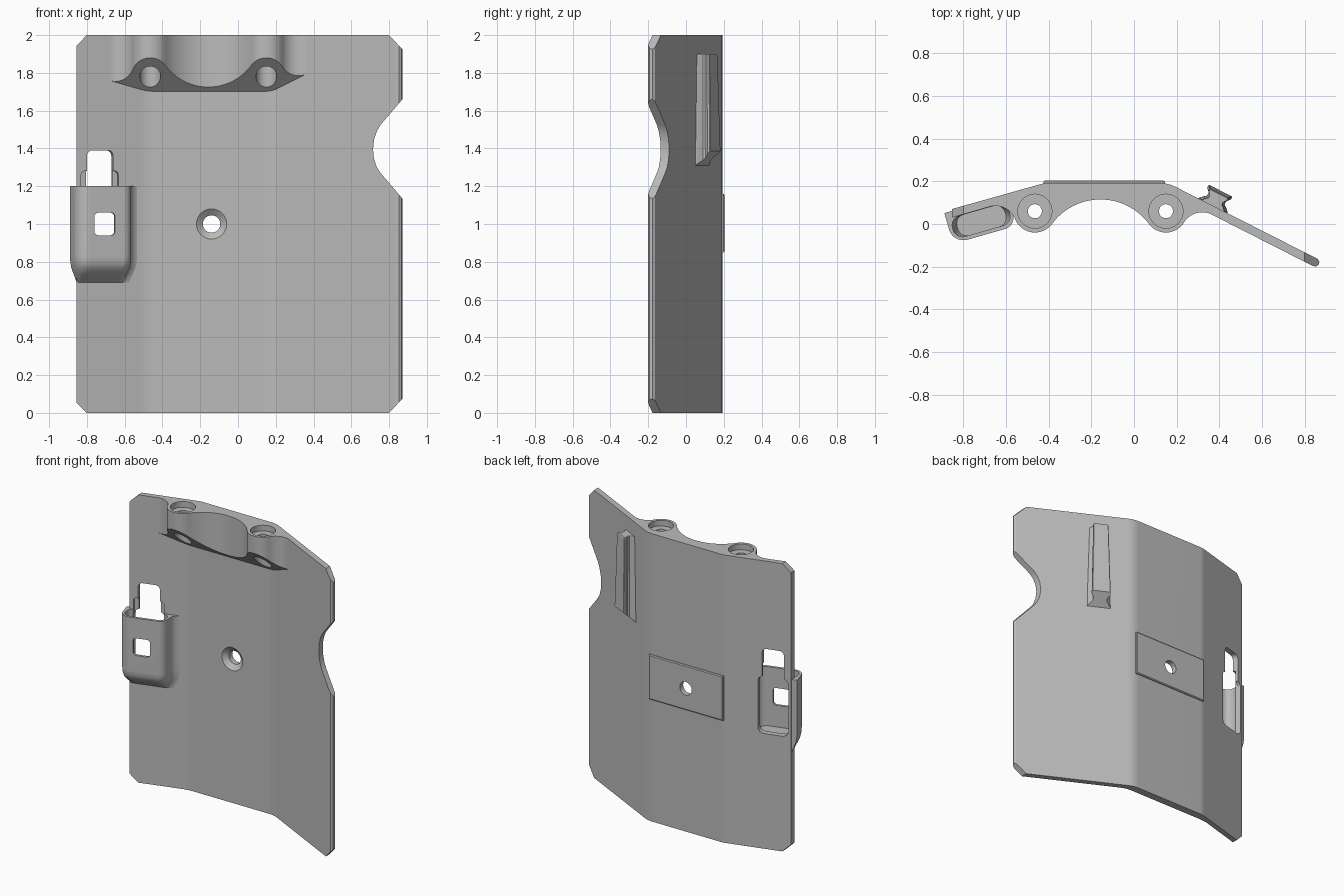
import bpy, bmesh
from math import sin, cos, radians, pi
from mathutils import Vector

if "Cube" in bpy.data.objects:
    bpy.data.objects.remove(bpy.data.objects["Cube"])

grey = bpy.data.materials.new("plain grey")
grey.use_nodes = True
grey.diffuse_color = (0.5, 0.5, 0.5, 1)
grey.node_tree.nodes["Principled BSDF"].inputs["Base Color"].default_value = (0.5, 0.5, 0.5, 1)


def loft(name, rings):
    """Closed solid through rings of equal point count."""
    bm = bmesh.new()
    rows = [[bm.verts.new(p) for p in ring] for ring in rings]
    n = len(rows[0])
    for a, b in zip(rows, rows[1:]):
        for i in range(n):
            j = (i + 1) % n
            bm.faces.new((a[i], a[j], b[j], b[i]))
    bm.faces.new(rows[0])
    bm.faces.new(rows[-1])
    bmesh.ops.recalc_face_normals(bm, faces=bm.faces)
    mesh = bpy.data.meshes.new(name)
    bm.to_mesh(mesh)
    bm.free()
    obj = bpy.data.objects.new(name, mesh)
    bpy.context.collection.objects.link(obj)
    mesh.materials.append(grey)
    return obj


def arc(cx, cy, r, a0, a1, n=12):
    steps = [radians(a0 + (a1 - a0) * i / n) for i in range(n + 1)]
    return [(cx + r * cos(a), cy + r * sin(a)) for a in steps]


def rounded(x0, x1, y0, y1, r):
    return (arc(x1 - r, y1 - r, r, 0, 90, 6) + arc(x0 + r, y1 - r, r, 90, 180, 6)
            + arc(x0 + r, y0 + r, r, 180, 270, 6) + arc(x1 - r, y0 + r, r, 270, 360, 6))


def bend(a, b, c, d=0.04, n=5):
    """Small rounded corner at b between a and c."""
    a, b, c = Vector(a), Vector(b), Vector(c)
    p, q = b + (a - b).normalized() * d, b + (c - b).normalized() * d
    return [tuple(p.lerp(b, i / n).lerp(b.lerp(q, i / n), i / n)) for i in range(n + 1)]


def combine(obj, tool, operation="DIFFERENCE"):
    mod = obj.modifiers.new("cut", "BOOLEAN")
    mod.operation, mod.object, mod.solver = operation, tool, "EXACT"
    bpy.context.view_layer.objects.active = obj
    bpy.ops.object.modifier_apply(modifier=mod.name)


def drop(tool):
    bpy.data.objects.remove(tool)


def upright(name, pts, z0, z1):
    return loft(name, [[(x, y, z) for x, y in pts] for z in (z0, z1)])


# Bent plate, drawn from above
back = [(-0.855, 0.07), (-0.42, 0.192), (0.16, 0.192), (0.862, -0.164)]
front = [(0.835, -0.195), (0.18, 0.138), (-0.48, 0.138), (-0.855, 0.03)]
profile = ([back[0]] + bend(*back[:3], d=0.02) + bend(*back[1:]) + [back[3]]
           + [(0.87, -0.178), (0.866, -0.192), (0.852, -0.2)]
           + [front[0]] + bend(*front[:3]) + bend(*front[1:]) + [front[3]])
plate = upright("bent_plate", profile, -0.1, 2.1)

# Thick top block with two bosses and an arch, sloped underneath
hood_line = (arc(-0.65, -0.015, 0.1, 106, 22) + arc(-0.465, 0.06, 0.1, 202, 323.7, 18)[1:]
             + arc(-0.1575, -0.168, 0.283, 143.7, 36.3, 28)[1:]
             + arc(0.15, 0.06, 0.1, 216.3, 328.3, 18)[1:] + arc(0.32, -0.045, 0.1, 148.3, 63, 12)[1:]
             + [(0.365, 0.06), (0.16, 0.17), (-0.42, 0.17), (-0.677, 0.1)])
hood = loft("top_block", [[(x, y, 1.84 - y) for x, y in hood_line],
                          [(x, y, 2.1) for x, y in hood_line]])
combine(plate, hood, "UNION")
drop(hood)

# Outline with clipped corners and side notch
outline = [(-0.8, 0), (0.8, 0), (0.9, 0.107), (0.9, 1.1), (0.755, 1.27), (0.735, 1.3), (0.72, 1.345),
           (0.715, 1.395), (0.72, 1.445), (0.735, 1.49), (0.755, 1.525), (0.9, 1.695), (0.9, 1.893),
           (0.8, 2), (-0.8, 2), (-0.9, 1.9), (-0.9, 0.1)]
tool = loft("outline", [[(x, y, z) for x, z in outline] for y in (-0.5, 0.5)])
combine(plate, tool, "INTERSECT")
drop(tool)

# Stepped holes down through the bosses
for x in (-0.465, 0.15):
    for r, z0, z1 in ((0.08, 1.96, 2.1), (0.033, 1.5, 2.1), (0.055, 1.6, 1.88)):
        tool = upright("boss_hole", arc(x, 0.06, r, 0, 360, 32)[:-1], z0, z1)
        combine(plate, tool)
        drop(tool)

# Raised back pad
pad = loft("back_pad", [[(-0.14 + sx * (0.285 - e), y, 1.005 + sz * (0.155 - e))
                         for sx, sz in ((-1, -1), (1, -1), (1, 1), (-1, 1))]
                        for y, e in ((0.18, 0), (0.198, 0), (0.203, 0.006))])

# Countersunk hole through plate and pad
tool = loft("screw_hole", [[(x, y, z) for x, z in arc(-0.14, 1.0, r, 0, 360, 32)[:-1]]
                           for y, r in ((0.1, 0.08), (0.138, 0.08), (0.165, 0.046), (0.25, 0.046))])
combine(plate, tool)
combine(pad, tool)
drop(tool)


# Side cup, in a frame along the angled left wing
def wing(u, n, z):
    return (-0.72 + u * 0.962 + n * 0.274, 0.0685 + u * 0.274 - n * 0.962, z)


cup_line = ([(-0.168, -0.03)] + arc(-0.098, 0.05, 0.07, 180, 90, 8) + arc(0.085, 0.065, 0.055, 90, 10, 8)
            + [(0.144, 0.045), (0.153, 0.025), (0.168, 0.01), (0.19, 0.0), (0.215, -0.006), (0.215, -0.03)])
levels = [(1.2, 1, 1), (0.83, 1, 1), (0.795, 0.985, 0.97), (0.765, 0.95, 0.86),
          (0.735, 0.88, 0.6), (0.71, 0.82, 0.3), (0.69, 0.78, 0.05)]
cup = loft("side_cup", [[wing(u * su, n * sn if n > 0 else n, z) for u, n in cup_line]
                        for z, su, sn in levels])


def through(name, u0, u1, z0, z1, r, n0, n1):
    return loft(name, [[wing(u, n, z) for u, z in rounded(u0, u1, z0, z1, r)] for n in (n0, n1)])


cuts = [
    loft("cup_cavity", [[wing(u * s, n, z) for u, n in rounded(-0.15, 0.126, 0.002, 0.102, 0.045)]
                        for z, s in ((0.79, 0.85), (0.84, 1), (1.25, 1))]),
    through("front_recess", -0.115, 0.09, 0.82, 1.28, 0.02, -0.02, 0.06),
    through("back_slot", -0.113, 0.09, 0.8, 1.2, 0.04, -0.1, 0.05),
    through("tall_slot", -0.083, 0.062, 0.85, 1.39, 0.03, -0.1, 0.05),
]
window = through("cup_window", -0.076, 0.038, 0.94, 1.06, 0.022, 0.04, 0.2)
for tool in cuts:
    combine(plate, tool)
    combine(cup, tool)
    drop(tool)
combine(cup, window)
drop(window)

# Tapered waisted rail on the back of the right wing
half = [(-0.08, -0.012), (-0.076, 0.004), (-0.062, 0.018), (-0.047, 0.03), (-0.045, 0.042),
        (-0.05, 0.052), (-0.062, 0.064), (-0.062, 0.077), (-0.058, 0.08)]
rail_line = half + [(-s, h) for s, h in reversed(half)]


def rail_ring(ks, kh, z_of):
    return [(0.37 + s * ks * 0.892 + h * kh * 0.452, 0.085 - s * ks * 0.452 + h * kh * 0.892, z_of(h))
            for s, h in rail_line]


rail = loft("back_rail", [rail_ring(1, 1, lambda h: 1.31 + h * 0.95),
                          rail_ring(0.98, 0.98, lambda h: 1.42),
                          rail_ring(0.8, 0.85, lambda h: 1.89),
                          rail_ring(0.75, 0.78, lambda h: 1.9)])

# Smooth curves, crisp edges
for obj in (plate, cup, pad, rail):
    bpy.ops.object.select_all(action="DESELECT")
    obj.select_set(True)
    bpy.context.view_layer.objects.active = obj
    bpy.ops.object.shade_smooth_by_angle(angle=radians(28))
    mod = obj.modifiers.new("even_shading", "WEIGHTED_NORMAL")
    mod.keep_sharp = True
